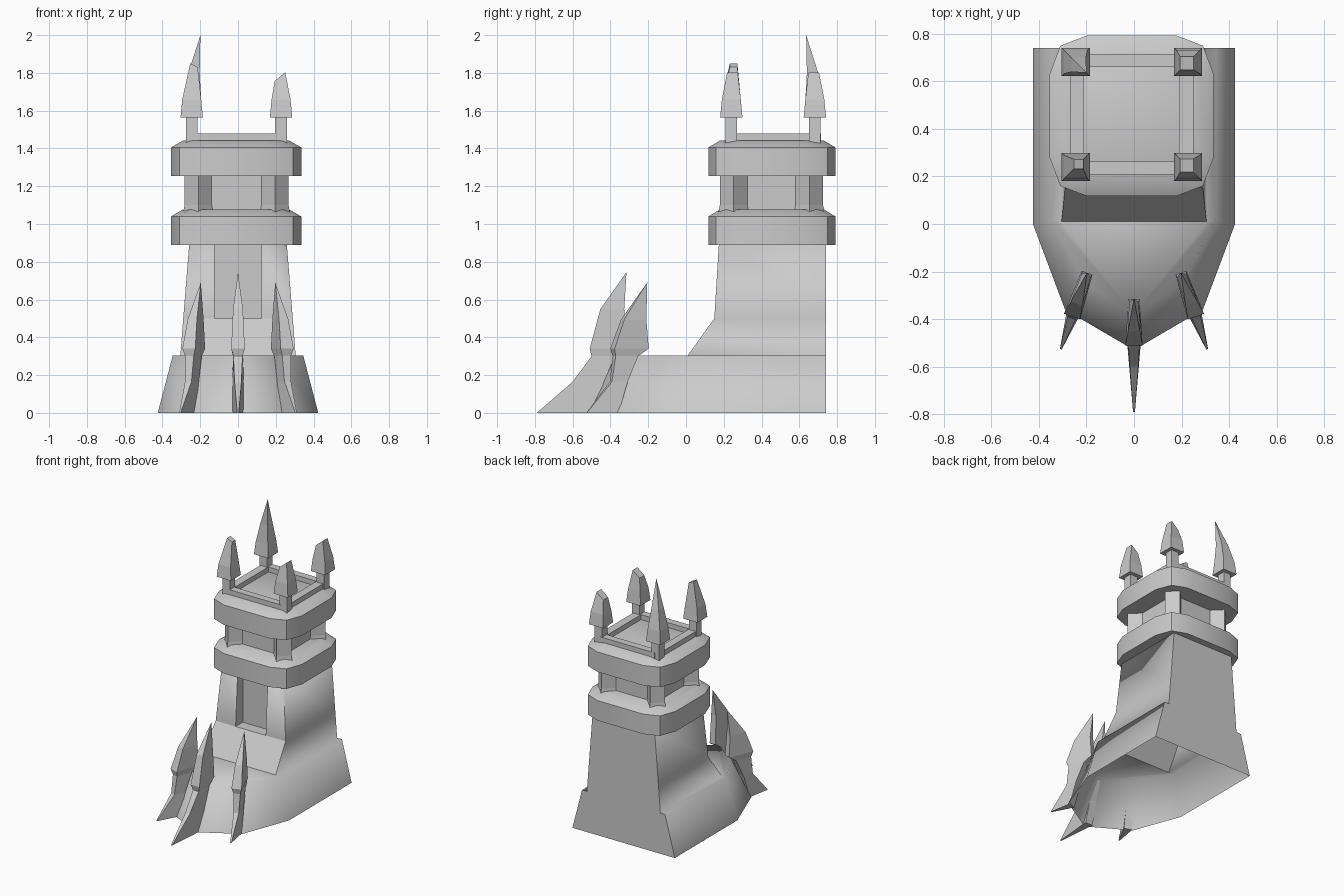
import bpy, bmesh, math
from mathutils import Vector

if "Cube" in bpy.data.objects:
    bpy.data.objects.remove(bpy.data.objects["Cube"], do_unlink=True)

GREY = (0.6, 0.6, 0.6, 1)
stone = bpy.data.materials.new("grey_stone")
stone.use_nodes = True
stone.diffuse_color = GREY
stone.node_tree.nodes["Principled BSDF"].inputs["Base Color"].default_value = GREY


def finish(name, bm, angle=None):
    """Turn a bmesh into a named, coloured object."""
    bmesh.ops.recalc_face_normals(bm, faces=bm.faces[:])
    mesh = bpy.data.meshes.new(name)
    bm.to_mesh(mesh)
    bm.free()
    obj = bpy.data.objects.new(name, mesh)
    bpy.context.collection.objects.link(obj)
    mesh.materials.append(stone)
    if angle:
        bpy.ops.object.select_all(action="DESELECT")
        obj.select_set(True)
        bpy.context.view_layer.objects.active = obj
        bpy.ops.object.shade_smooth_by_angle(angle=math.radians(angle))
    return obj


def loft(name, loops, angle=None):
    """Skin a closed solid through loops of equal length."""
    bm = bmesh.new()
    rings = [[bm.verts.new(p) for p in loop] for loop in loops]
    n = len(rings[0])
    for a, b in zip(rings, rings[1:]):
        for i in range(n):
            j = (i + 1) % n
            bm.faces.new((a[i], a[j], b[j], b[i]))
    bm.faces.new(rings[0])
    bm.faces.new(rings[-1])
    bmesh.ops.remove_doubles(bm, verts=bm.verts[:], dist=0.0005)
    return finish(name, bm, angle)


def rect(x0, x1, y0, y1, z):
    return [(x0, y0, z), (x1, y0, z), (x1, y1, z), (x0, y1, z)]


def box(name, x0, x1, y0, y1, z0, z1):
    return loft(name, [rect(x0, x1, y0, y1, z0), rect(x0, x1, y0, y1, z1)])


# Pointed base and tapering tower as one open shell
BACK = 0.74
bm = bmesh.new()


def verts(points, z):
    return [bm.verts.new((x, y, z)) for x, y in points]


def mirrored(half):
    """Right half from back to centre line, mirrored to the left."""
    return half + [(-x, y) for x, y in reversed(half) if x != 0]


def tower_plan(w, front, inset):
    return mirrored([(w, BACK), (w, front), (0.125, front), (0.125, inset)])


foot = verts(mirrored([(0.425, BACK), (0.425, 0), (0.29, -0.36), (0, -0.53)]), 0)
shelf = verts(mirrored([(0.345, BACK), (0.345, 0.02), (0.2, -0.25), (0, -0.38)]), 0.305)
skirt = verts(mirrored([(0.305, BACK), (0.305, 0.01)]), 0.305)
low = verts(tower_plan(0.29, 0.15, 0.235), 0.5)
high = verts(tower_plan(0.257, 0.175, 0.235), 0.91)

for i in range(len(foot) - 1):
    bm.faces.new((foot[i], foot[i + 1], shelf[i + 1], shelf[i]))
bm.faces.new(shelf + skirt[::-1])
for i in range(len(low) - 1):
    bm.faces.new((low[i], low[i + 1], high[i + 1], high[i]))
for i, j in ((0, 0), (2, 6)):
    bm.faces.new((skirt[i], skirt[i + 1], low[j + 1], low[j]))
ramp = bm.faces.new((skirt[1], skirt[2], low[6], low[5], low[2], low[1]))
ledge = bm.faces.new((low[2], low[3], low[4], low[5]))
bm.faces.new((foot[0], shelf[0], skirt[0], low[0], high[0],
              high[7], low[7], skirt[3], shelf[6], foot[6]))
bm.faces.new(high)
for face in (ramp, ledge):
    for e in face.edges:
        e.smooth = False
finish("tower_and_base", bm, 87)

# Two balcony rings with bevelled tops
CX, CY = -0.01, 0.455
quarter = [(0.345, 0.175), (0.3, 0.295), (0.19, 0.337)]
plan = quarter + [(-x, y) for x, y in quarter[::-1]]
plan += [(-x, -y) for x, y in plan]


def ring_loop(z, s):
    return [(CX + x * s, CY + y * s, z) for x, y in plan]


for name, z in (("lower_balcony", 0.89), ("upper_balcony", 1.255)):
    loft(name, [ring_loop(z, 1), ring_loop(z + 0.15, 1), ring_loop(z + 0.188, 0.81)], 35)

# Lantern room between the rings, with diamond corner posts
box("lantern_room", -0.21, 0.195, 0.25, 0.655, 1.07, 1.26)
for x in (-0.21, 0.195):
    for y in (0.252, 0.653):
        loops = [[(x - r, y, z), (x, y - r, z), (x + r, y, z), (x, y + r, z)]
                 for z, r in ((1.06, 0.08), (1.1, 0.073), (1.26, 0.073))]
        loft("corner_post", loops)

# Roof parapet
for x in (-0.24, 0.22):
    box("side_parapet", x - 0.03, x + 0.03, 0.24, 0.68, 1.43, 1.48)
for y in (0.235, 0.687):
    box("cross_parapet", -0.24, 0.22, y - 0.027, y + 0.027, 1.43, 1.48)


# Roof spikes curving inwards: one whole, three with broken tips
def spike(x, y, sections, slant=0.0):
    sx, sy = math.copysign(1, CX - x), math.copysign(1, CY - y)
    box("spike_post", x - 0.031, x + 0.031, y - 0.031, y + 0.031, 1.42, 1.58)
    loops = []
    for k, (z, lean, r) in enumerate(sections):
        top = k == len(sections) - 1
        mx, my = x + sx * lean, y + sy * lean
        loop = rect(mx - r, mx + r, my - r, my + r, z)
        if top and slant:
            loop = [(px, py, pz - slant * sx * (px - mx) / r) for px, py, pz in loop]
        loops.append(loop)
    loft("roof_spike", loops)


stem = [(1.565, 0, 0.059), (1.66, 0, 0.05)]
spike(-0.245, 0.682, stem + [(1.8, 0.012, 0.03), (2.0, 0.046, 0.0)])
spike(-0.245, 0.24, stem + [(1.84, 0.012, 0.02)], 0.01)
for y in (0.24, 0.682):
    spike(0.228, y, stem + [(1.78, 0.006, 0.028)], 0.023)


# Claws gripping the front of the base
def claw(x, y, turn, reach, height):
    out = Vector((math.sin(turn), -math.cos(turn), 0))
    side = Vector((-out.y, out.x, 0))
    # height, outer reach, inner reach, outer half width, inner half width
    sections = [(0, reach, 0.17, 0.004, 0.03),
                (0.165, reach * 0.6, 0.12, 0.018, 0.03),
                (0.3, 0.185, 0.06, 0.024, 0.026),
                (0.34, 0.195, 0.0, 0.036, 0.024),
                (height - 0.195, 0.138, 0.012, 0.026, 0.02),
                (height, 0, 0, 0, 0)]
    loops = []
    for z, a, b, wa, wb in sections:
        base = Vector((x, y, z))
        loops.append([base + out * a + side * wa, base + out * b + side * wb,
                      base + out * b - side * wb, base + out * a - side * wa])
    loft("claw", loops)


claw(0, -0.315, 0, 0.475, 0.745)
for s in (-1, 1):
    claw(s * 0.197, -0.205, s * math.radians(19), 0.34, 0.69)
